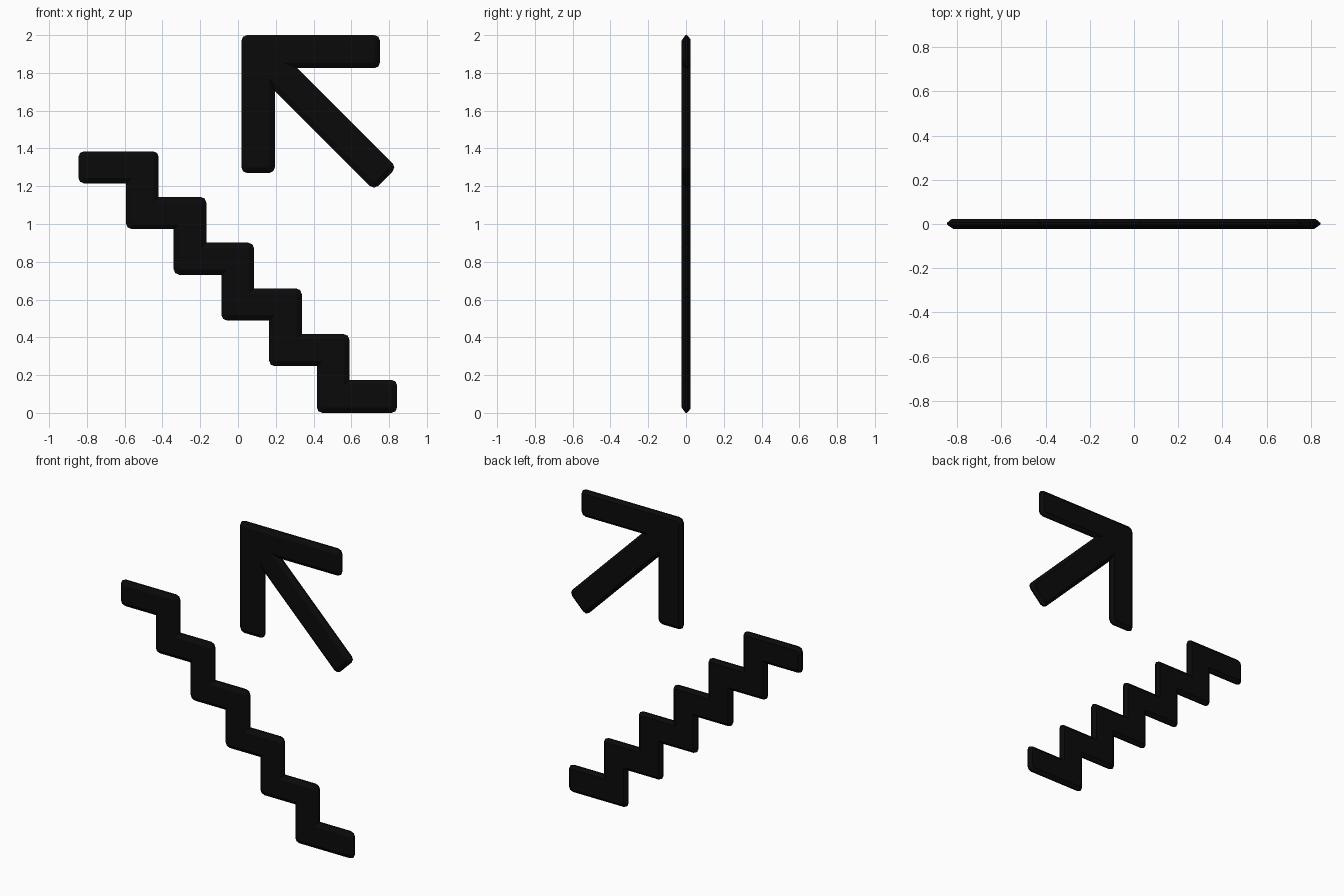
import bpy, bmesh
from mathutils import Vector

if "Cube" in bpy.data.objects:
    bpy.data.objects.remove(bpy.data.objects["Cube"])

black = bpy.data.materials.new("black")
black.diffuse_color = (0.003, 0.003, 0.003, 1)
black.use_nodes = True
black.node_tree.nodes["Principled BSDF"].inputs["Base Color"].default_value = black.diffuse_color


def ring(outline, inset, radius):
    """Clockwise (x, z) outline moved inward, with convex corners rounded off."""
    pts = [Vector(p) for p in outline]
    result = []
    for i, p in enumerate(pts):
        a = (p - pts[i - 1]).normalized()
        b = (pts[(i + 1) % len(pts)] - p).normalized()
        na, nb = Vector((a.y, -a.x)), Vector((b.y, -b.x))
        q = p + (na + nb) * inset / (1 + na.dot(nb))
        if a.x * b.y - a.y * b.x < 0:
            result += [q - a * radius, q + (b - a) * radius * 0.29, q + b * radius]
        else:
            result.append(q)
    return result


def plate(name, outline):
    """Thin plate whose rim slopes to a ridge between front and back."""
    bm = bmesh.new()
    layers = [(-0.0225, 0.028, 0.015), (-0.003, 0, 0.03),
              (0.006, 0, 0.03), (0.0225, 0.02, 0.018)]
    rings = [[bm.verts.new((p.x, y, p.y)) for p in ring(outline, inset, r)]
             for y, inset, r in layers]
    for lo, hi in zip(rings, rings[1:]):
        n = len(lo)
        for i in range(n):
            j = (i + 1) % n
            bm.faces.new((lo[i], lo[j], hi[j], hi[i]))
    bm.faces.new(rings[0])
    bm.faces.new(rings[-1])
    bmesh.ops.recalc_face_normals(bm, faces=bm.faces)
    mesh = bpy.data.meshes.new(name)
    bm.to_mesh(mesh)
    bm.free()
    mesh.materials.append(black)
    bpy.context.collection.objects.link(bpy.data.objects.new(name, mesh))


# Stair zigzag: six treads stepping down to the right
STEPS, RUN, RISE = 6, 0.2525, 0.242
upper, lower = [(-0.845, 1.385)], []
for k in range(STEPS):
    x, z = -0.42 + RUN * k, 1.385 - RISE * k
    upper.append((x, z))
    if k < STEPS - 1:
        upper.append((x, z - RISE))
        lower += [(x - 0.173, z - 0.17), (x - 0.173, z - 0.17 - RISE)]
right, bottom = upper[-1][0], 1.385 - RISE * (STEPS - 1) - 0.175
lower[-1] = (lower[-1][0], bottom)
plate("stairs", [*upper, (right, bottom), *reversed(lower), (-0.845, 1.215)])

# Arrow pointing to the upper left
plate("arrow", [(0.018, 2.0), (0.752, 2.0), (0.752, 1.825), (0.315, 1.825),
                (0.84, 1.30), (0.72, 1.18), (0.195, 1.705), (0.195, 1.27),
                (0.018, 1.27)])
